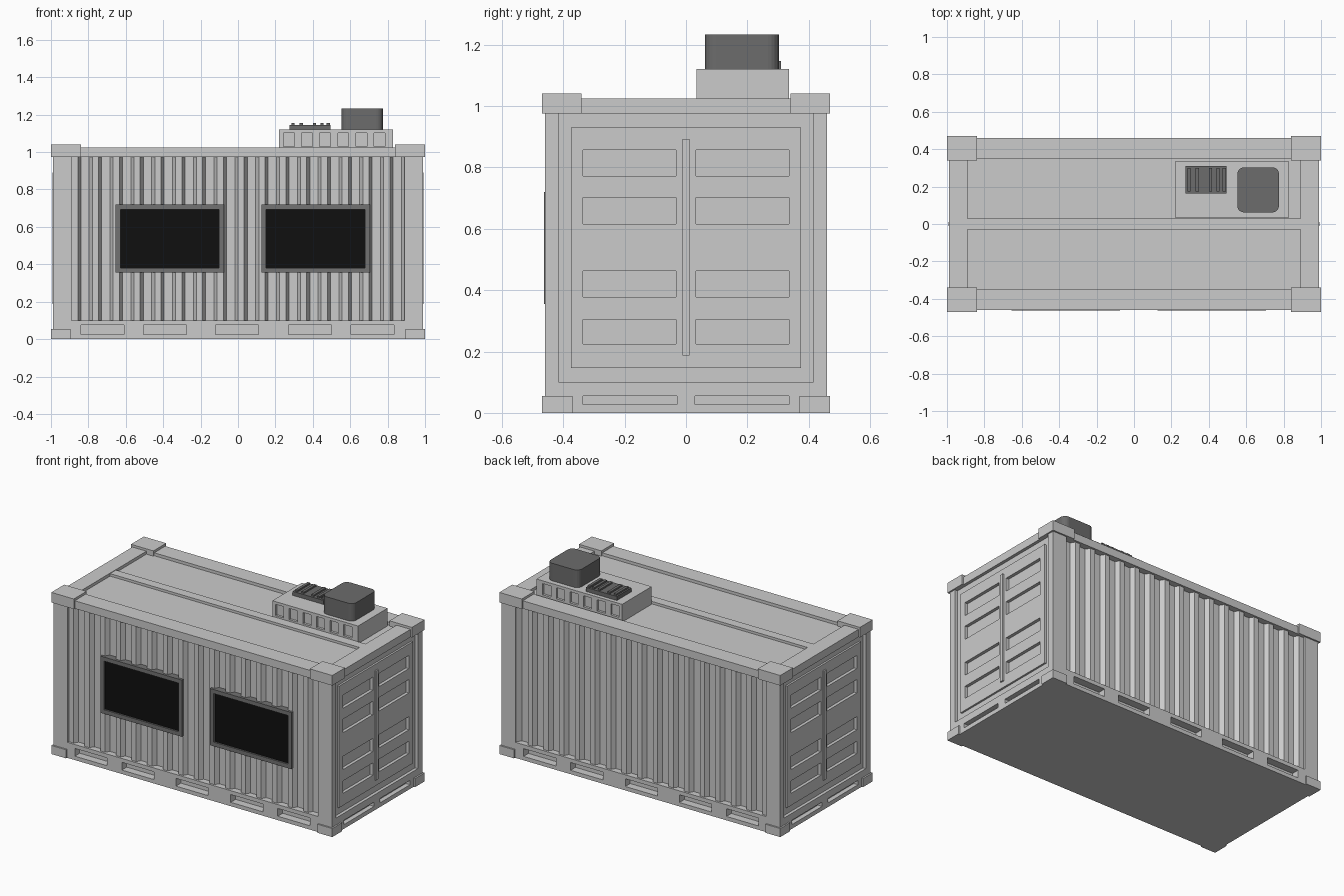
import bpy, bmesh
from mathutils import Vector

if "Cube" in bpy.data.objects:
    bpy.data.objects.remove(bpy.data.objects["Cube"])


def material(name, v):
    m = bpy.data.materials.new(name)
    m.diffuse_color = (v, v, v, 1)
    m.use_nodes = True
    m.node_tree.nodes["Principled BSDF"].inputs["Base Color"].default_value = m.diffuse_color
    return m


BODY = material("steel_grey", 0.52)
LIGHT = material("light_grey", 0.8)
DARK = material("dark_grey", 0.15)
TRIM = material("frame_grey", 0.17)
GLASS = material("black_glass", 0.005)


def make(name, bm, mat):
    bmesh.ops.recalc_face_normals(bm, faces=bm.faces)
    me = bpy.data.meshes.new(name)
    bm.to_mesh(me)
    bm.free()
    ob = bpy.data.objects.new(name, me)
    bpy.context.collection.objects.link(ob)
    if mat:
        me.materials.append(mat)
    return ob


def boxes(name, items, mat=BODY):
    """One object from several boxes given as (x0, x1, y0, y1, z0, z1)."""
    bm = bmesh.new()
    for b in items:
        lo = Vector((min(b[0:2]), min(b[2:4]), min(b[4:6])))
        hi = Vector((max(b[0:2]), max(b[2:4]), max(b[4:6])))
        vs = bmesh.ops.create_cube(bm, size=1)["verts"]
        for v in vs:
            v.co = Vector((lo[i] + (v.co[i] + 0.5) * (hi[i] - lo[i]) for i in range(3)))
    return make(name, bm, mat)


def cut(ob, items):
    cutter = boxes("cutter", items, None)
    cutter.hide_render = True
    mod = ob.modifiers.new("pockets", "BOOLEAN")
    mod.operation = "DIFFERENCE"
    mod.solver = "EXACT"
    mod.object = cutter
    bpy.context.view_layer.objects.active = ob
    bpy.ops.object.modifier_apply(modifier=mod.name)
    bpy.data.objects.remove(cutter)


SIGNS = (-1, 1)
QUADS = [(sx, sy) for sx in SIGNS for sy in SIGNS]

# Floor frame with fork pockets on every side
base = boxes("floor_frame", [(-0.99, 0.99, -0.46, 0.46, 0, 0.1)])
slots = [(x, x + 0.23, s * 0.41, s * 0.5, 0.025, 0.075)
         for x in (-0.84, -0.505, -0.12, 0.27, 0.605) for s in SIGNS]
slots += [(sx * 0.96, sx * 1.1, sy * 0.03, sy * 0.335, 0.027, 0.055) for sx, sy in QUADS]
cut(base, slots)

# Corner posts, top rails and corner castings
boxes("corner_posts", [(sx * 0.89, sx * 0.99, sy * 0.415, sy * 0.46, 0.1, 0.975) for sx, sy in QUADS])
boxes("top_side_rails", [(-0.99, 0.99, s * 0.348, s * 0.46, 0.975, 1.025) for s in SIGNS])
boxes("top_end_rails", [(s * 0.89, s * 0.99, -0.348, 0.348, 0.975, 1.025) for s in SIGNS])
boxes("bottom_castings", [(sx * 0.895, sx, sy * 0.37, sy * 0.47, 0, 0.055) for sx, sy in QUADS])
boxes("top_castings", [(sx * 0.84, sx, sy * 0.34, sy * 0.47, 0.975, 1.04) for sx, sy in QUADS])

# Roof sheet with raised centre strip
boxes("roof_sheet", [(-0.89, 0.89, -0.35, 0.35, 0.96, 1.006)])
boxes("roof_centre_strip", [(-0.895, 0.895, -0.03, 0.03, 1.0, 1.022)])

# Corrugated side walls
N, W = 16, 1.78
pitch = W / N
for s, name in ((-1, "front_wall"), (1, "back_wall")):
    prof = [(-W / 2, 0.38)]
    for i in range(N):
        x = -W / 2 + i * pitch
        prof += [(x, 0.447), (x + pitch * 0.3, 0.447), (x + pitch * 0.45, 0.42),
                 (x + pitch * 0.85, 0.42)]
    prof += [(W / 2, 0.447), (W / 2, 0.38)]
    bm = bmesh.new()
    face = bm.faces.new([bm.verts.new((x, s * y, 0.1)) for x, y in prof])
    ext = bmesh.ops.extrude_face_region(bm, geom=[face])["geom"]
    bmesh.ops.translate(bm, vec=(0, 0, 0.875), verts=[g for g in ext if isinstance(g, bmesh.types.BMVert)])
    make(name, bm, BODY)

# End doors: recessed backing, raised panel with pockets, centre bar
for s, name in ((1, "right"), (-1, "left")):
    boxes(name + "_door_backing", [(s * 0.89, s * 0.97, -0.416, 0.416, 0.1, 0.976)])
    panel = boxes(name + "_door_panel", [(s * 0.93, s * 0.982, -0.375, 0.375, 0.147, 0.93)])
    pockets = [(s * 0.962, s * 1.1, sy * 0.032, sy * 0.335, z0, z1) for sy in SIGNS
               for z0, z1 in ((0.225, 0.305), (0.378, 0.463), (0.615, 0.702), (0.772, 0.857))]
    backing = bpy.data.objects[name + "_door_backing"]
    cut(panel, pockets)
    cut(backing, pockets)
    cut(backing, [(s * 0.94, s * 0.96, -0.3, 0.3, 0.2, 0.9)])
    bpy.data.objects[name + "_door_panel"].data.update()
    boxes(name + "_door_bar", [(s * 0.97, s * 0.991, -0.012, 0.012, 0.187, 0.892)])

# Front windows
for x0, name in ((-0.655, "left"), (0.125, "right")):
    x1, z0, z1, t = x0 + 0.58, 0.355, 0.72, 0.026
    boxes(name + "_window_frame", [
        (x0, x1, -0.463, -0.41, z0, z0 + t), (x0, x1, -0.463, -0.41, z1 - t, z1),
        (x0, x0 + t, -0.463, -0.41, z0 + t, z1 - t), (x1 - t, x1, -0.463, -0.41, z0 + t, z1 - t)], TRIM)
    boxes(name + "_window_glass", [(x0 + t, x1 - t, -0.452, -0.41, z0 + t, z1 - t)], GLASS)

# Rooftop cooling unit housing with side openings
unit = boxes("cooling_unit", [(0.22, 0.83, 0.035, 0.335, 1.0, 1.12)], LIGHT)
cut(unit, [(x, x + 0.058, y0, y1, 1.03, 1.102) for x in [0.243 + 0.097 * i for i in range(6)]
           for y0, y1 in ((0.0, 0.05), (0.32, 0.4))])

# Fan hood with rounded upright corners
hood = boxes("fan_hood", [(0.553, 0.775, 0.062, 0.303, 1.12, 1.233)], DARK)
bm = bmesh.new()
bm.from_mesh(hood.data)
upright = [e for e in bm.edges if abs(e.verts[0].co.z - e.verts[1].co.z) > 0.05]
bmesh.ops.bevel(bm, geom=upright, offset=0.035, segments=5, profile=0.5, affect="EDGES")
bm.to_mesh(hood.data)
bm.free()

# Vent plate with slats
boxes("vent_plate", [(0.275, 0.495, 0.163, 0.31, 1.115, 1.146)], DARK)
boxes("vent_slats", [(x, x + 0.018, 0.175, 0.3, 1.14, 1.156)
                     for x in (0.285, 0.33, 0.4, 0.42 + 0.02, 0.473)], DARK)
